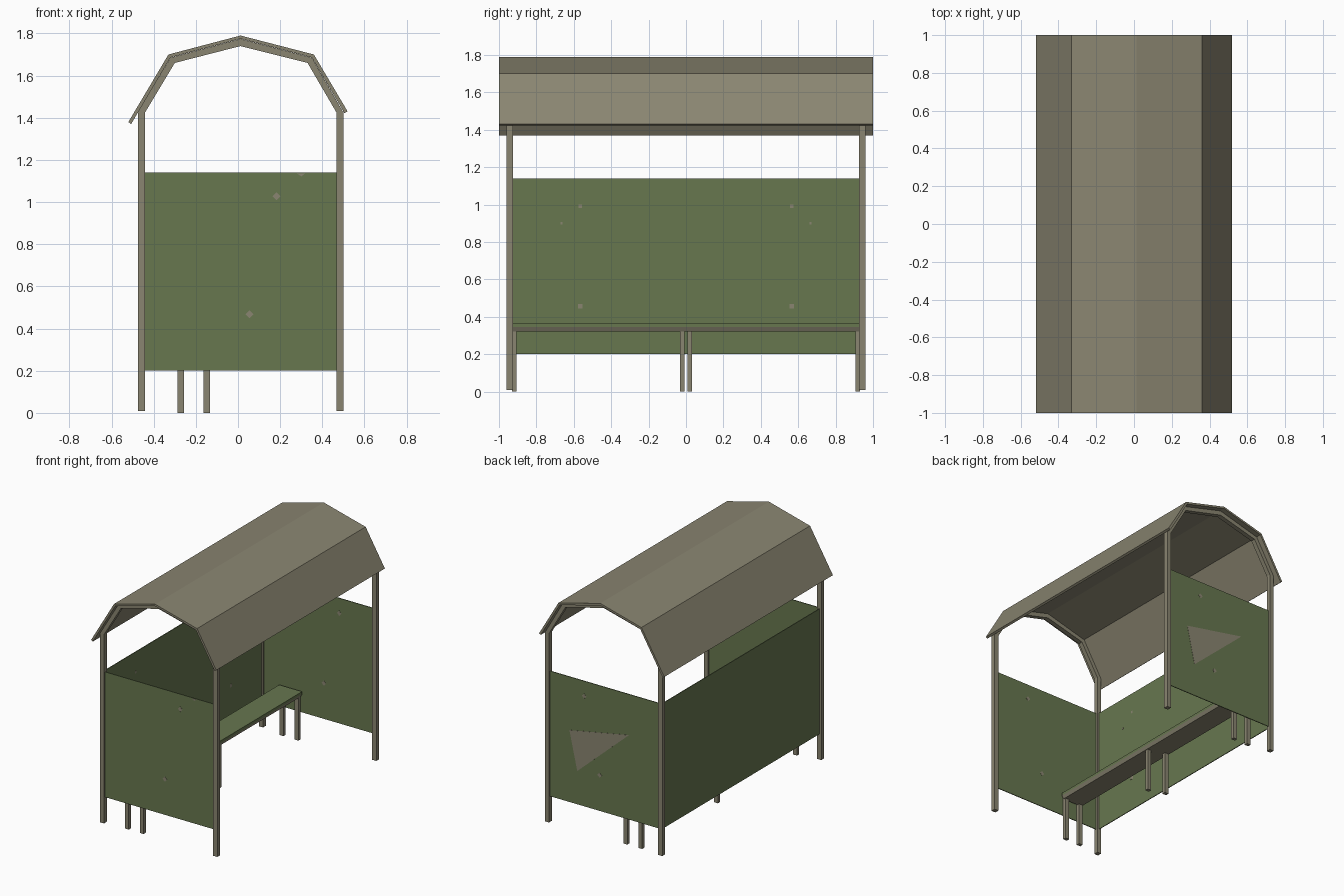
import bpy, bmesh
from mathutils import Vector

if "Cube" in bpy.data.objects:
    bpy.data.objects.remove(bpy.data.objects["Cube"])


def material(name, rgb):
    m = bpy.data.materials.new(name)
    m.diffuse_color = (*rgb, 1)
    m.use_nodes = True
    m.node_tree.nodes["Principled BSDF"].inputs["Base Color"].default_value = m.diffuse_color
    return m


BROWN = material("weathered brown", (0.254, 0.235, 0.165))
GREEN = material("panel green", (0.136, 0.184, 0.078))


def prism(name, profile, direction, mat):
    """Extrude a closed 3D outline along a direction."""
    bm = bmesh.new()
    face = bm.faces.new([bm.verts.new(p) for p in profile])
    new = bmesh.ops.extrude_face_region(bm, geom=[face])["geom"]
    verts = [v for v in new if isinstance(v, bmesh.types.BMVert)]
    bmesh.ops.translate(bm, verts=verts, vec=Vector(direction))
    bmesh.ops.recalc_face_normals(bm, faces=bm.faces)
    me = bpy.data.meshes.new(name)
    bm.to_mesh(me)
    bm.free()
    me.materials.append(mat)
    ob = bpy.data.objects.new(name, me)
    bpy.context.collection.objects.link(ob)
    return ob


def box(name, x0, x1, y0, y1, z0, z1, mat):
    return prism(name, [(x0, y0, z0), (x1, y0, z0), (x1, y1, z0), (x0, y1, z0)],
                 (0, 0, z1 - z0), mat)


def xz_prism(name, pts, y0, y1, mat):
    return prism(name, [(x, y0, z) for x, z in pts], (0, y1 - y0, 0), mat)


# Roof sheet: four flat facets, longer eave on the closed side
outer = [(-0.52, 1.38), (-0.33, 1.70), (0.012, 1.79), (0.36, 1.70), (0.52, 1.43)]
inner = [(0.505, 1.422), (0.35, 1.686), (0.012, 1.775), (-0.32, 1.686), (-0.507, 1.37)]
xz_prism("roof_sheet", outer + inner, -1, 1, BROWN)

# Arched ribs with posts at both ends
rib = [(-0.475, 1.425), (-0.32, 1.685), (0.012, 1.774), (0.35, 1.685), (0.50, 1.425),
       (0.467, 1.425), (0.33, 1.66), (0.012, 1.74), (-0.30, 1.66), (-0.441, 1.425)]
for side, y in (("front", -0.943), ("rear", 0.943)):
    xz_prism(side + "_roof_rib", rib, y - 0.017, y + 0.017, BROWN)
    for lr, x in (("left", -0.458), ("right", 0.4835)):
        box(f"{side}_{lr}_post", x - 0.017, x + 0.017, y - 0.017, y + 0.017,
            0.008, 1.43, BROWN)
    # End wall with small diamond marks showing on both faces
    box(side + "_wall", -0.441, 0.467, y - 0.003, y + 0.003, 0.20, 1.14, GREEN)
    for x, z in ((0.183, 1.027), (0.055, 0.468)):
        r = 0.019
        xz_prism(side + "_wall_mark", [(x - r, z), (x, z - r), (x + r, z), (x, z + r)],
                 y - 0.0045, y + 0.0045, BROWN)

# Clipped mark on the front wall top, triangular patch on the rear wall outside
xz_prism("front_top_mark", [(0.28, 1.135), (0.30, 1.122), (0.318, 1.135)],
         -0.9475, -0.945, BROWN)
xz_prism("rear_triangle_patch", [(0.305, 0.74), (-0.19, 0.835), (0.24, 0.45)],
         0.945, 0.9475, BROWN)

# Long wall on the closed side
box("long_wall", -0.461, -0.455, -0.926, 0.926, 0.20, 1.14, GREEN)
for s in (-1, 1):
    for y, z, r in ((0.565, 0.99, 0.009), (0.565, 0.457, 0.012), (0.665, 0.90, 0.006)):
        box("long_wall_mark", -0.456, -0.4535, s * y - r, s * y + r, z - r, z + r, BROWN)

# Bench: green board on a tapered brown frame
sx = -0.21
box("bench_seat", sx - 0.095, sx + 0.095, -0.925, 0.925, 0.346, 0.365, GREEN)
xz_prism("bench_frame", [(sx - 0.095, 0.346), (sx + 0.095, 0.346),
                         (sx + 0.082, 0.322), (sx - 0.082, 0.322)],
         -0.925, 0.925, BROWN)

# Bench legs: pairs at the ends, a staggered pair in the middle
for row, x, mid in (("inner", -0.272, 0.02), ("outer", -0.148, -0.02)):
    for y in (-0.918, mid, 0.918):
        box(row + "_bench_leg", x - 0.016, x + 0.016, y - 0.013, y + 0.013,
            0, 0.335, BROWN)
